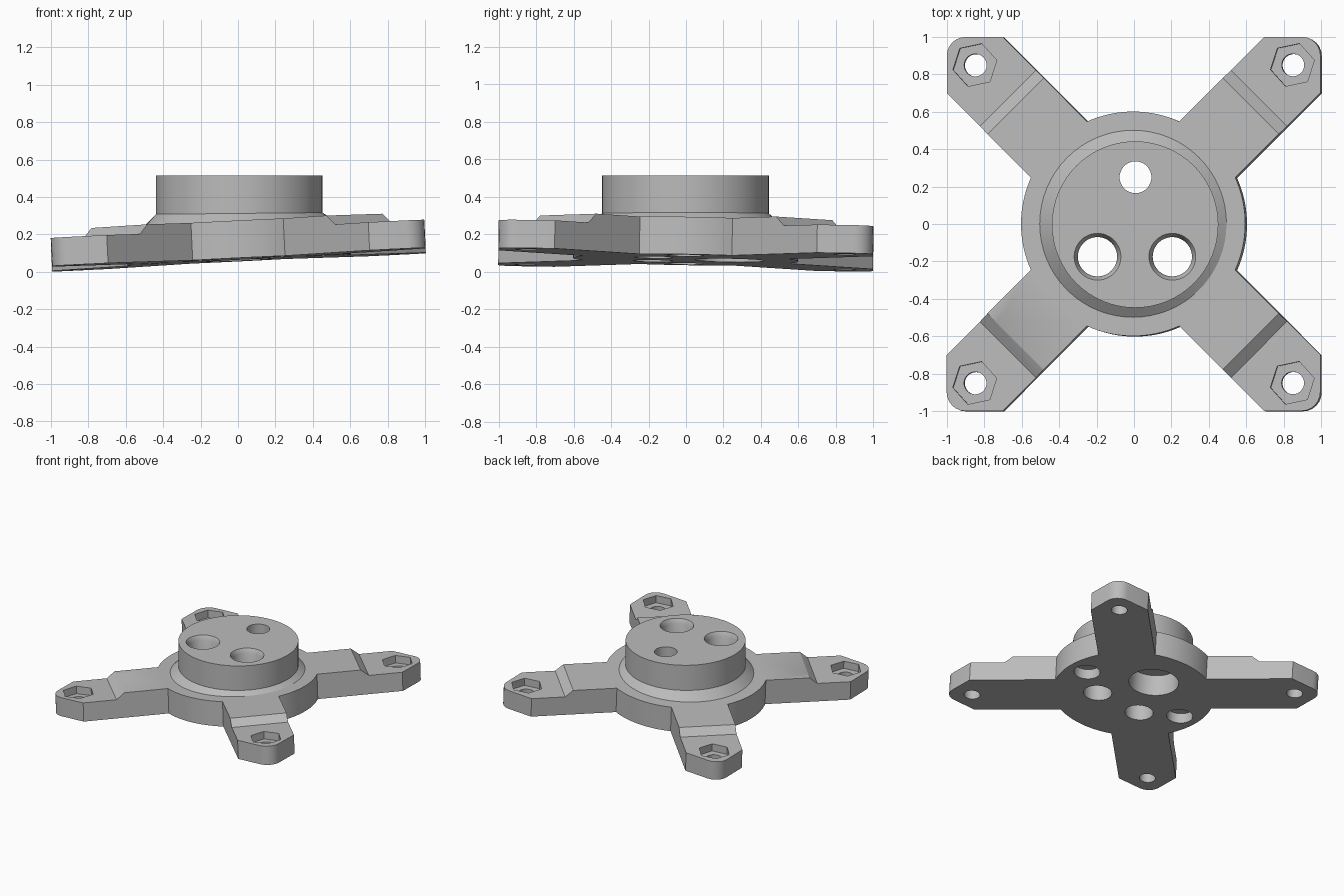
import bpy, bmesh
from math import sin, cos, radians, asin, degrees
from mathutils import Matrix, Vector

if "Cube" in bpy.data.objects:
    bpy.data.objects.remove(bpy.data.objects["Cube"])

grey = bpy.data.materials.new("plain grey")
grey.use_nodes = True
grey.diffuse_color = (0.5, 0.5, 0.5, 1)
grey.node_tree.nodes["Principled BSDF"].inputs["Base Color"].default_value = grey.diffuse_color

# The plate leans slightly, the boss on it stands level
lean = Vector((0, 0, 1)).rotation_difference(Vector((-0.049, 0.016, 1))).to_matrix().to_4x4()
TILT = Matrix.Translation((0.005, -0.002, 0.065)) @ lean
LEVEL = Matrix.Identity(4)
THICK, PAD = 0.2, 0.15


def circle(r, z, x=0, y=0, n=64, turn=0):
    return [Vector((x + r * cos(radians(turn + 360 * i / n)),
                    y + r * sin(radians(turn + 360 * i / n)), z)) for i in range(n)]


def loft(name, rings, matrix=LEVEL):
    """Closed solid through rings of equal point count."""
    bm = bmesh.new()
    loops = [[bm.verts.new(matrix @ p) for p in ring] for ring in rings]
    n = len(loops[0])
    for a, b in zip(loops, loops[1:]):
        for i in range(n):
            bm.faces.new((a[i], a[(i + 1) % n], b[(i + 1) % n], b[i]))
    bm.faces.new(loops[0][::-1])
    bm.faces.new(loops[-1])
    bmesh.ops.recalc_face_normals(bm, faces=bm.faces)
    mesh = bpy.data.meshes.new(name)
    bm.to_mesh(mesh)
    bm.free()
    mesh.materials.append(grey)
    obj = bpy.data.objects.new(name, mesh)
    bpy.context.collection.objects.link(obj)
    return obj


def prism(name, outline, z0, z1, matrix=LEVEL):
    return loft(name, [[Vector((x, y, z)) for x, y in outline] for z in (z0, z1)], matrix)


def combine(target, tool, operation):
    """Apply a boolean and discard the tool."""
    mod = target.modifiers.new("join", "BOOLEAN")
    mod.operation, mod.object, mod.solver = operation, tool, "EXACT"
    deps = bpy.context.evaluated_depsgraph_get()
    mesh = bpy.data.meshes.new_from_object(target.evaluated_get(deps))
    target.modifiers.clear()
    target.data = mesh
    bpy.data.objects.remove(tool)


# Plate outline: disc with four diagonal arms whose tips have rounded corners
R, ROUND = 0.6, 0.1
neck = degrees(asin(0.212 / R))
outline = []
for k in range(4):
    q = 90 * k
    spin = Matrix.Rotation(radians(q), 2)
    for i in range(17):
        a = radians(q + (neck - 45) + (90 - 2 * neck) * (i / 16) - (neck - 45) - 45 + neck)
        outline.append((R * cos(a), R * sin(a)))
    tip = [Vector((0.7, 1))]
    tip += [Vector((1 - ROUND + ROUND * cos(radians(t)), 1 - ROUND + ROUND * sin(radians(t))))
            for t in range(90, -1, -15)]
    tip.append(Vector((1, 0.7)))
    outline += [tuple(spin @ p) for p in reversed(tip)]
body = prism("mounting_base", outline, 0, THICK, TILT)

# Boss with a sloping collar
bx, by = 0.006, -0.003
foot = circle(0.445, 0, bx, by)
for p in foot:
    p.z = 0.312 + 0.01 * p.x
boss = loft("boss", [[TILT @ p for p in circle(0.5, 0.1)],
                     [TILT @ p for p in circle(0.5, THICK)],
                     foot, circle(0.445, 0.515, bx, by)])
combine(body, boss, "UNION")

# Arm tips: ramp down to a thinner pad, nut pocket and bolt hole
ramp = [(0.77, 0.3), (0.89, THICK), (0.95, PAD), (1.6, PAD), (1.6, 0.3)]
for k in range(4):
    turn = Matrix.Rotation(radians(45 + 90 * k), 4, "Z") @ Matrix.Rotation(radians(90), 4, "X")
    combine(body, prism("ramp_cut", ramp, -0.35, 0.35, TILT @ turn), "DIFFERENCE")
for x in (-0.85, 0.85):
    for y in (-0.85, 0.85):
        pocket = [circle(0.12, z, x, y, 6, 12) for z in (PAD - 0.06, 0.3)]
        bolt = [circle(0.06, z, x, y, 32) for z in (-0.1, 0.3)]
        combine(body, loft("nut_pocket", pocket, TILT), "DIFFERENCE")
        combine(body, loft("bolt_hole", bolt, TILT), "DIFFERENCE")

# Countersunk holes through the boss, and blind sockets under the plate
for side in (-1, 1):
    x = 0.005 + 0.2 * side
    sink = [circle(r, z, x, -0.175, 48)
            for r, z in ((0.105, -0.1), (0.105, 0.48), (0.125, 0.515), (0.125, 0.6))]
    combine(body, loft("countersunk_hole", sink), "DIFFERENCE")
    socket = [circle(0.097, z, 0.45 * side, 0, 48) for z in (-0.1, 0.08)]
    combine(body, loft("socket", socket, TILT), "DIFFERENCE")

# Stepped centre hole: wide below, narrow above
combine(body, loft("wide_bore", [circle(0.185, z, 0, 0.235) for z in (-0.1, 0.17)], TILT), "DIFFERENCE")
combine(body, loft("narrow_bore", [circle(0.085, z, 0.008, 0.25, 48) for z in (-0.1, 0.6)]), "DIFFERENCE")

# Smooth round walls, crisp edges
bpy.ops.object.select_all(action="DESELECT")
body.select_set(True)
bpy.context.view_layer.objects.active = body
bpy.ops.object.shade_smooth_by_angle(angle=radians(30))
